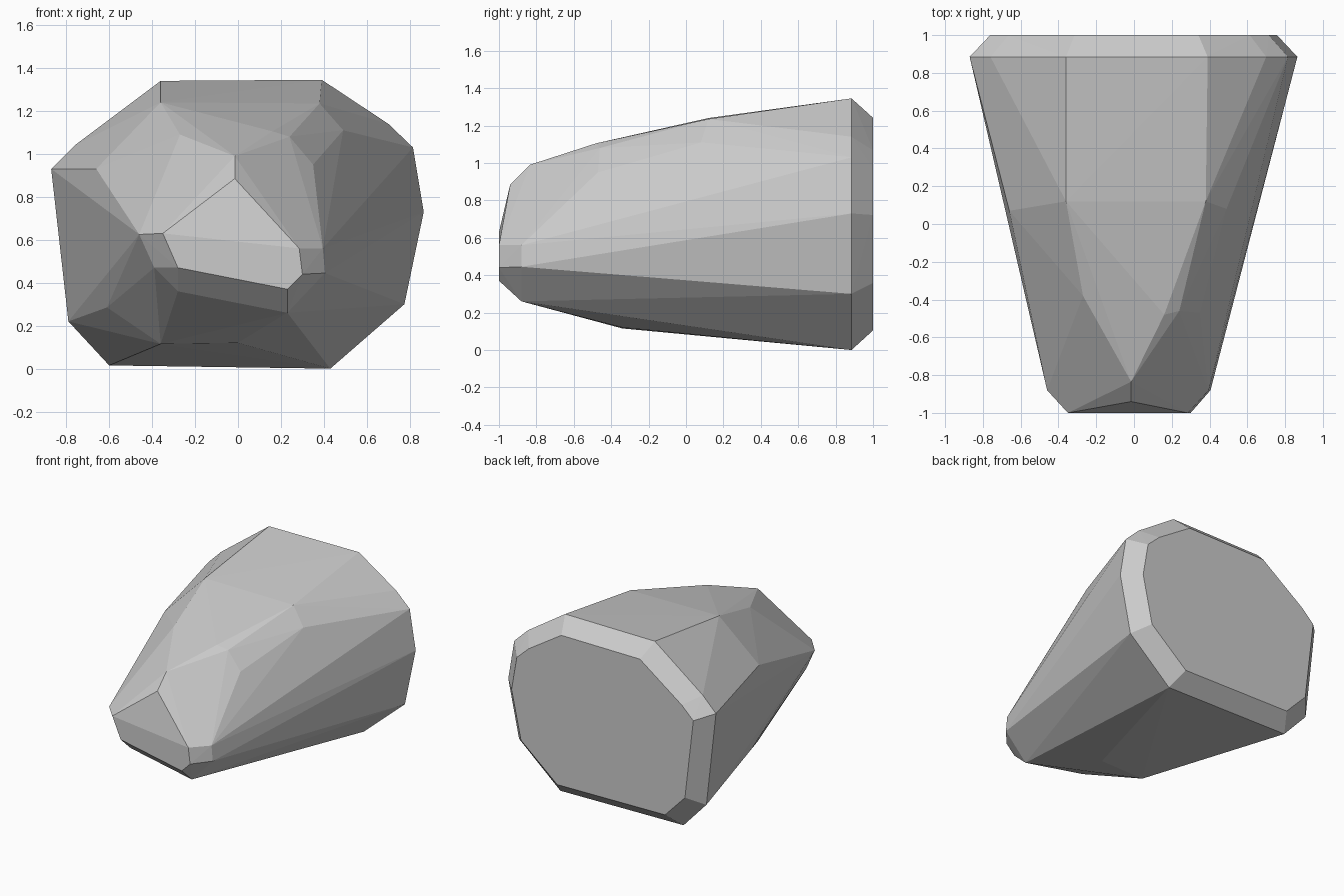
import bpy, bmesh


def ring(y, outline):
    """Place an (x, z) outline at depth y."""
    return [(x, y, z) for x, z in outline]


# Widest outline near the back of the boulder
rim = [(-0.36, 1.34), (0.39, 1.345), (0.70, 1.14), (0.815, 1.03), (0.865, 0.73),
       (0.775, 0.30), (0.66, 0.20), (0.43, 0.0), (-0.60, 0.015), (-0.79, 0.22),
       (-0.87, 0.93), (-0.76, 1.04)]
points = ring(0.885, rim)

# Chamfered flat back, a shrunken copy of the rim
points += ring(1.0, [(x * 0.875, 0.675 + (z - 0.675) * 0.845) for x, z in rim])

# Small tilted front facet and the chamfer behind it
points += ring(-1.0, [(-0.35, 0.63), (-0.28, 0.47), (0.23, 0.37),
                      (0.30, 0.44), (0.285, 0.56)])
points += ring(-0.88, [(-0.46, 0.625), (-0.39, 0.47), (-0.28, 0.36),
                       (0.23, 0.26), (0.405, 0.445), (0.395, 0.56)])
points += [(-0.015, -0.94, 0.885), (-0.015, -0.835, 0.99)]

# Bulges along the top, sides and underside
points += [(-0.36, 0.12, 1.24), (0.38, 0.12, 1.235), (0.49, 0.08, 1.11),
           (-0.27, -0.38, 1.09), (0.16, -0.48, 1.105), (0.24, -0.46, 1.08),
           (0.35, -0.47, 0.95), (-0.66, 0.07, 0.93), (-0.645, 0.0, 0.63),
           (-0.61, 0.10, 0.285), (-0.36, -0.34, 0.115), (0.0, -0.34, 0.12)]

# Wrap the facets into one closed boulder
bm = bmesh.new()
for p in points:
    bm.verts.new(p)
bmesh.ops.convex_hull(bm, input=bm.verts[:])
bmesh.ops.delete(bm, geom=[v for v in bm.verts if not v.link_faces], context='VERTS')
bmesh.ops.dissolve_limit(bm, angle_limit=0.01, verts=bm.verts[:], edges=bm.edges[:])
bmesh.ops.recalc_face_normals(bm, faces=bm.faces[:])
mesh = bpy.data.meshes.new("boulder")
bm.to_mesh(mesh)
bm.free()
boulder = bpy.data.objects.new("boulder", mesh)
bpy.context.collection.objects.link(boulder)
